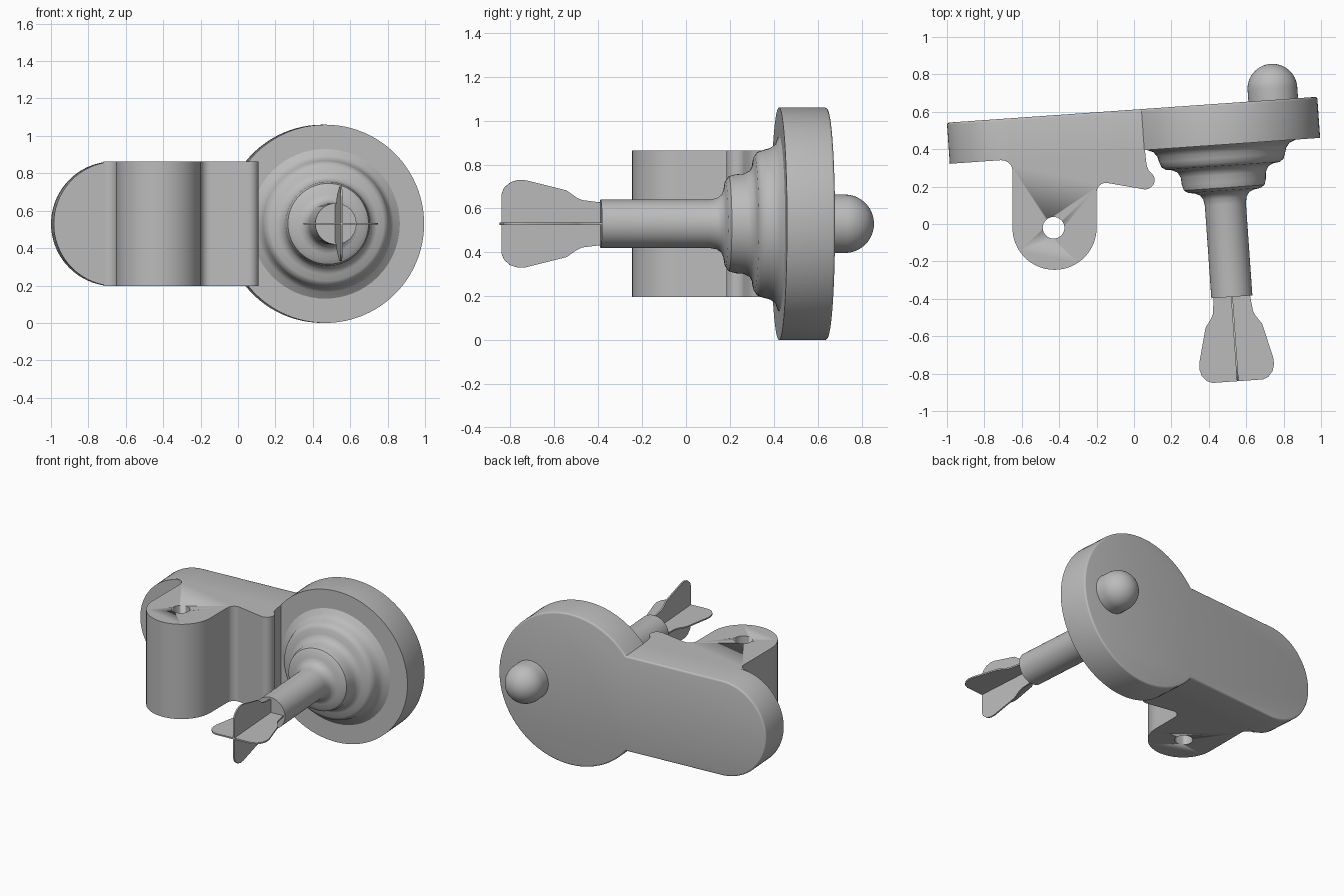
import bpy, bmesh
from math import radians, sin, cos, asin, pi
from mathutils import Matrix, Vector

cube = bpy.data.objects.get("Cube")
if cube:
    bpy.data.objects.remove(cube, do_unlink=True)

grey = bpy.data.materials.new("plain grey")
grey.use_nodes = True
grey.diffuse_color = (0.5, 0.5, 0.5, 1)
grey.node_tree.nodes["Principled BSDF"].inputs["Base Color"].default_value = (0.5, 0.5, 0.5, 1)

# Slightly turned frame: origin on the disc's back face, front along -y
TILT = Matrix.Translation((0.451, 0.643, 0.53)) @ Matrix.Rotation(radians(4), 4, 'Z')
DISC_R, ARM_R, THICK = 0.53, 0.333, 0.22


def arc(cx, cy, r, a0, a1, n):
    angles = [radians(a0 + (a1 - a0) * i / n) for i in range(n + 1)]
    return [(cx + r * cos(a), cy + r * sin(a)) for a in angles]


def finish(name, bm, matrix, angle=35):
    bmesh.ops.recalc_face_normals(bm, faces=bm.faces[:])
    bm.transform(matrix)
    mesh = bpy.data.meshes.new(name)
    bm.to_mesh(mesh)
    bm.free()
    mesh.materials.append(grey)
    obj = bpy.data.objects.new(name, mesh)
    bpy.context.collection.objects.link(obj)
    bpy.ops.object.select_all(action='DESELECT')
    obj.select_set(True)
    bpy.context.view_layer.objects.active = obj
    bpy.ops.object.shade_smooth_by_angle(angle=radians(angle))
    return obj


def prism(points, offset):
    """Extrude a closed outline of 3D points by an offset."""
    bm = bmesh.new()
    face = bm.faces.new([bm.verts.new(p) for p in points])
    new = bmesh.ops.extrude_face_region(bm, geom=[face])
    moved = [v for v in new["geom"] if isinstance(v, bmesh.types.BMVert)]
    bmesh.ops.translate(bm, verts=moved, vec=Vector(offset))
    return bm


def lathe(name, profile, matrix):
    """Turn (radius, y) points about the local y axis."""
    bm = bmesh.new()
    verts = [bm.verts.new((r, y, 0)) for r, y in profile]
    edges = [bm.edges.new(pair) for pair in zip(verts, verts[1:])]
    bmesh.ops.spin(bm, geom=verts + edges, cent=(0, 0, 0), axis=(0, 1, 0),
                   angle=2 * pi, steps=64, use_merge=True)
    bmesh.ops.remove_doubles(bm, verts=bm.verts[:], dist=0.0005)
    return finish(name, bm, matrix, 40)


# Back plate: disc merged with a round-ended arm
join = 180 - asin(ARM_R / DISC_R) * 180 / pi
outline = arc(0, 0, DISC_R, -join, join, 72) + arc(-1.455 + ARM_R, 0, ARM_R, 90, 270, 36)
bm = prism([(x, 0, z) for x, z in outline], (0, -THICK, 0))
rim = [e for e in bm.edges if all(abs(v.co.y) < 1e-5 for v in e.verts)]
bmesh.ops.bevel(bm, geom=rim, offset=0.012, segments=3, profile=0.5, affect='EDGES')
finish("back_plate", bm, TILT)

# Mounting lug with a hooked edge
lug = [(-0.72, 0.345)]
lug += arc(-0.705, 0.285, 0.055, 90, 0, 8)
lug += arc(-0.425, -0.02, 0.225, 180, 360, 32)
lug += arc(-0.15, 0.17, 0.05, 180, 80, 8)
lug += arc(0.06, 0.235, 0.05, 260, 395, 12)
lug += [(0.078, 0.287), (0.069, 0.31), (0.064, 0.34), (0.058, 0.4)]
LOW, HIGH = 0.53 - ARM_R, 0.53 + ARM_R
bm = prism([(x, y, LOW) for x, y in lug], (0, 0, HIGH - LOW))
lug_obj = finish("mounting_lug", bm, Matrix())

# Pin hole through the lug
bm = prism([(x, y, 0) for x, y in arc(-0.43, -0.02, 0.058, 0, 348.75, 31)], (0, 0, 1.1))
cutter = finish("hole_cutter", bm, Matrix())
cutter.hide_render = True
cut = lug_obj.modifiers.new("pin_hole", 'BOOLEAN')
cut.operation = 'DIFFERENCE'
cut.solver = 'EXACT'
cut.object = cutter
bpy.context.view_layer.objects.active = lug_obj
bpy.ops.object.modifier_apply(modifier=cut.name)
bpy.data.objects.remove(cutter, do_unlink=True)

# Stepped boss flowing into the shaft
steps = [(0.41, -0.01), (0.40, 0), (0.365, 0.014), (0.345, 0.04), (0.337, 0.07),
         (0.327, 0.098), (0.305, 0.113), (0.27, 0.118), (0.243, 0.132), (0.228, 0.16),
         (0.225, 0.2), (0.216, 0.23), (0.193, 0.245), (0.16, 0.25), (0.132, 0.262),
         (0.116, 0.285), (0.11, 0.32), (0.11, 0.815), (0, 0.815)]
lathe("stepped_shaft", [(r, -THICK - d) for r, d in steps], TILT)

# Domed knob on the back
dome = [(0.133, -0.02)] + arc(0, 0.06, 0.133, 0, 90, 16)
lathe("back_knob", dome, TILT @ Matrix.Translation((0.294, 0, 0)))

# Crossed fins at the shaft tip
half = [(0.09, 1.0), (0.098, 1.04), (0.108, 1.12), (0.12, 1.145), (0.152, 1.19),
        (0.198, 1.375), (0.2, 1.41), (0.19, 1.445), (0.165, 1.475), (0.135, 1.487)]
fin = [(r, -d) for r, d in half] + [(-r, -d) for r, d in reversed(half)]
for name, turn in (("level_fin", 0), ("upright_fin", 90)):
    bm = prism([(x, y, -0.005) for x, y in fin], (0, 0, 0.01))
    finish(name, bm, TILT @ Matrix.Rotation(radians(turn), 4, 'Y'))
